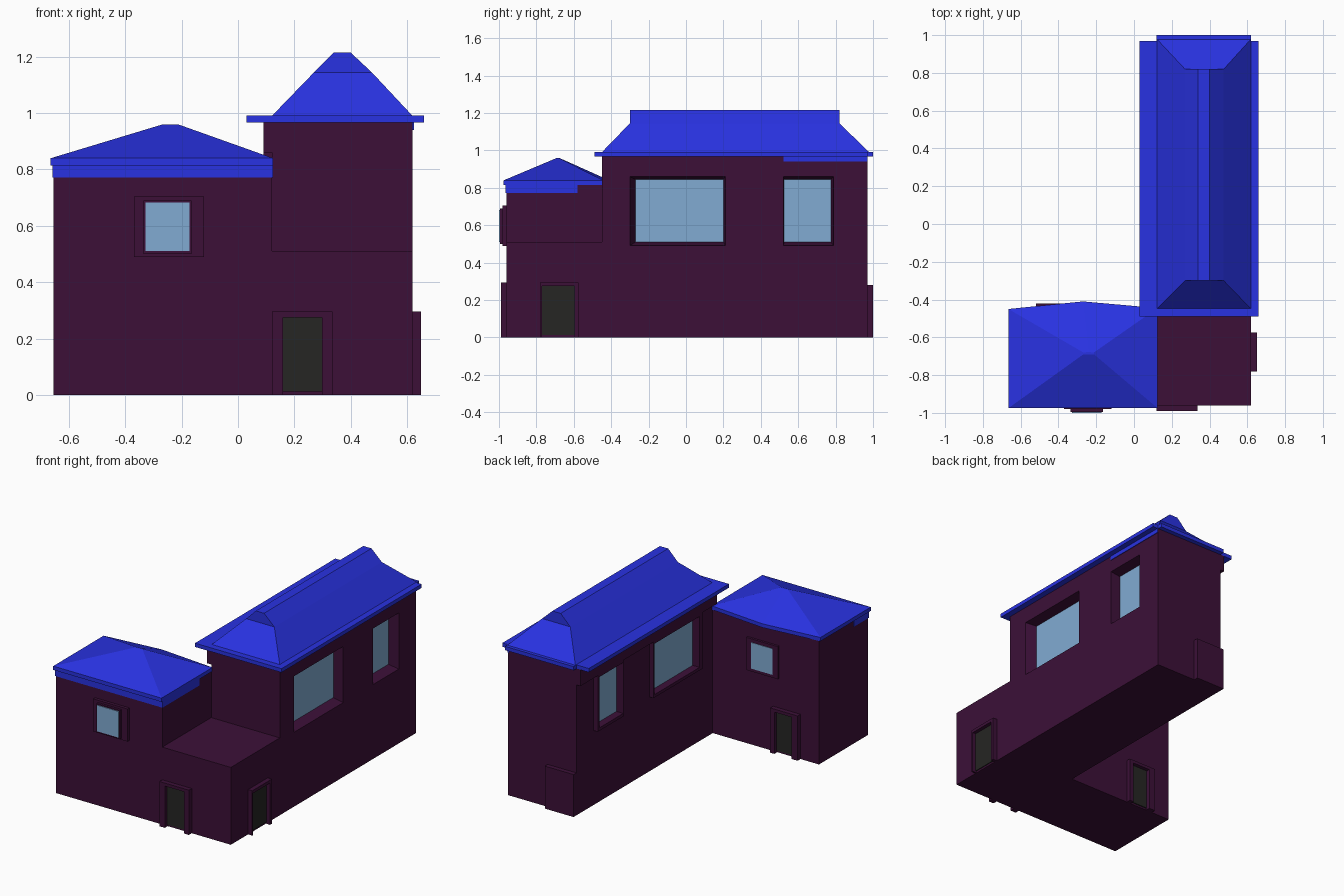
import bpy, bmesh

if "Cube" in bpy.data.objects:
    bpy.data.objects.remove(bpy.data.objects["Cube"])


def mat(name, rgb):
    m = bpy.data.materials.new(name)
    m.diffuse_color = (*rgb, 1)
    m.use_nodes = True
    m.node_tree.nodes["Principled BSDF"].inputs["Base Color"].default_value = m.diffuse_color
    return m


WALL = mat("maroon_wall", (0.045, 0.005, 0.039))
ROOF = mat("blue_roof", (0.022, 0.032, 0.76))
GLASS = mat("pale_blue_glass", (0.22, 0.41, 0.65))
DOOR = mat("dark_door", (0.019, 0.019, 0.017))


def loft(name, rings, material):
    """Skin a stack of equal-length point rings and cap both ends."""
    bm = bmesh.new()
    vs = [[bm.verts.new(p) for p in r] for r in rings]
    n = len(rings[0])
    for a, b in zip(vs, vs[1:]):
        for i in range(n):
            j = (i + 1) % n
            bm.faces.new((a[i], a[j], b[j], b[i]))
    bm.faces.new(vs[0][::-1])
    bm.faces.new(vs[-1])
    bmesh.ops.recalc_face_normals(bm, faces=bm.faces)
    me = bpy.data.meshes.new(name)
    bm.to_mesh(me)
    bm.free()
    me.materials.append(material)
    ob = bpy.data.objects.new(name, me)
    bpy.context.collection.objects.link(ob)
    return ob


def rect(x0, x1, y0, y1, z):
    return [(x0, y0, z), (x1, y0, z), (x1, y1, z), (x0, y1, z)]


def box(name, x0, x1, y0, y1, z0, z1, material=WALL):
    return loft(name, [rect(x0, x1, y0, y1, z0), rect(x0, x1, y0, y1, z1)], material)


def rect_x(x, y0, y1, z0, z1):
    return [(x, y0, z0), (x, y1, z0), (x, y1, z1), (x, y0, z1)]


def cut(target, cutter):
    m = target.modifiers.new("opening", 'BOOLEAN')
    m.operation = 'DIFFERENCE'
    m.solver = 'EXACT'
    m.object = cutter
    bpy.context.view_layer.objects.active = target
    bpy.ops.object.modifier_apply(modifier=m.name)
    bpy.data.objects.remove(cutter)


# Wall blocks
hall = box("hall_walls", 0.12, 0.62, -0.45, 0.97, 0, 0.97)
box("porch_block", 0.12, 0.62, -0.96, -0.45, 0, 0.51)
box("wing_walls", -0.655, 0.12, -0.96, -0.45, 0, 0.82)
box("left_cornice", 0.09, 0.12, -0.45, 0.97, 0.86, 0.968)

# Hall windows: splayed recess on the right, projecting surround on the left
for tag, y0, y1, g0, g1 in (("long", -0.30, 0.21, -0.27, 0.20),
                            ("short", 0.52, 0.79, 0.525, 0.775)):
    cut(hall, loft("cutter", [rect_x(0.55, g0, g1, 0.51, 0.845),
                              rect_x(0.621, y0, y1, 0.49, 0.86)], WALL))
    box(tag + "_right_glass", 0.548, 0.555, g0, g1, 0.51, 0.845, GLASS)
    surround = box(tag + "_left_surround", 0.09, 0.13, y0, y1, 0.49, 0.865)
    cut(surround, box("cutter", 0.08, 0.14, g0, g1, 0.51, 0.845))
    cut(hall, box("cutter", 0.11, 0.145, g0, g1, 0.51, 0.845))
    box(tag + "_left_glass", 0.14, 0.147, g0, g1, 0.51, 0.845, GLASS)

# Wing windows, front and back
box("wing_front_frame", -0.37, -0.12, -0.98, -0.95, 0.49, 0.705)
box("wing_front_casing", -0.335, -0.165, -0.995, -0.95, 0.50, 0.69)
box("wing_front_glass", -0.328, -0.172, -1.0, -0.994, 0.51, 0.682, GLASS)
box("wing_back_frame", -0.365, -0.135, -0.46, -0.435, 0.49, 0.705)
box("wing_back_glass", -0.328, -0.172, -0.438, -0.432, 0.51, 0.682, GLASS)


# Doors: two jambs and a lintel round a thin leaf
def door(name, axis, a0, a1, d0, d1, w0, w1):
    """a: frame extent, d: leaf extent along the wall; w0 wall plane, w1 frame front."""
    lo, hi = sorted((w0, w1))
    s = 0.006 if w1 > w0 else -0.006
    l0, l1 = sorted((w0, w0 + s))
    parts = (("left_jamb", a0, d0, 0, 0.295, lo, hi, WALL),
             ("right_jamb", d1, a1, 0, 0.295, lo, hi, WALL),
             ("lintel", d0, d1, 0.275, 0.295, lo, hi, WALL),
             ("leaf", d0, d1, 0.012, 0.275, l0, l1, DOOR))
    for part, p0, p1, z0, z1, q0, q1, m in parts:
        if axis == 'x':
            box(f"{name}_{part}", p0, p1, q0, q1, z0, z1, m)
        else:
            box(f"{name}_{part}", q0, q1, p0, p1, z0, z1, m)


door("front_door", 'x', 0.12, 0.335, 0.16, 0.298, -0.96, -0.99)
door("right_door", 'y', -0.78, -0.575, -0.77, -0.595, 0.62, 0.65)
door("wing_back_door", 'x', -0.52, -0.32, -0.475, -0.35, -0.45, -0.42)
box("back_door_block", 0.12, 0.33, 0.96, 1.0, 0, 0.28)

# Hall roof: eave slab, hipped lower roof, gabled crest
box("hall_eave", 0.03, 0.66, -0.49, 0.97, 0.967, 0.992, ROOF)
box("hall_back_eave", 0.12, 0.62, 0.96, 1.0, 0.967, 0.992, ROOF)
loft("hall_hip_roof", [rect(0.12, 0.62, -0.45, 0.98, 0.99),
                       rect(0.27, 0.475, -0.30, 0.82, 1.145)], ROOF)
loft("hall_crest", [rect(0.27, 0.475, -0.30, 0.82, 1.145),
                    rect(0.34, 0.40, -0.30, 0.82, 1.215)], ROOF)
box("hall_right_band", 0.61, 0.624, 0.52, 0.97, 0.94, 0.968, ROOF)


# Wing roof: eave with a slightly bowed back edge, low hip above
def wing_ring(z):
    return [(-0.665, -0.975, z), (0.125, -0.975, z), (0.125, -0.445, z),
            (-0.27, -0.41, z), (-0.665, -0.45, z)]


peak = [(-0.268, -0.69, 0.96), (-0.212, -0.69, 0.96), (-0.212, -0.68, 0.96),
        (-0.24, -0.678, 0.96), (-0.268, -0.68, 0.96)]
loft("wing_roof", [wing_ring(0.815), wing_ring(0.84), peak], ROOF)

# Blue bands under the wing eave
box("wing_front_band", -0.657, 0.122, -0.964, -0.955, 0.772, 0.816, ROOF)
box("wing_right_band", 0.115, 0.124, -0.964, -0.58, 0.772, 0.816, ROOF)
box("wing_left_band", -0.659, -0.65, -0.964, -0.81, 0.772, 0.816, ROOF)
